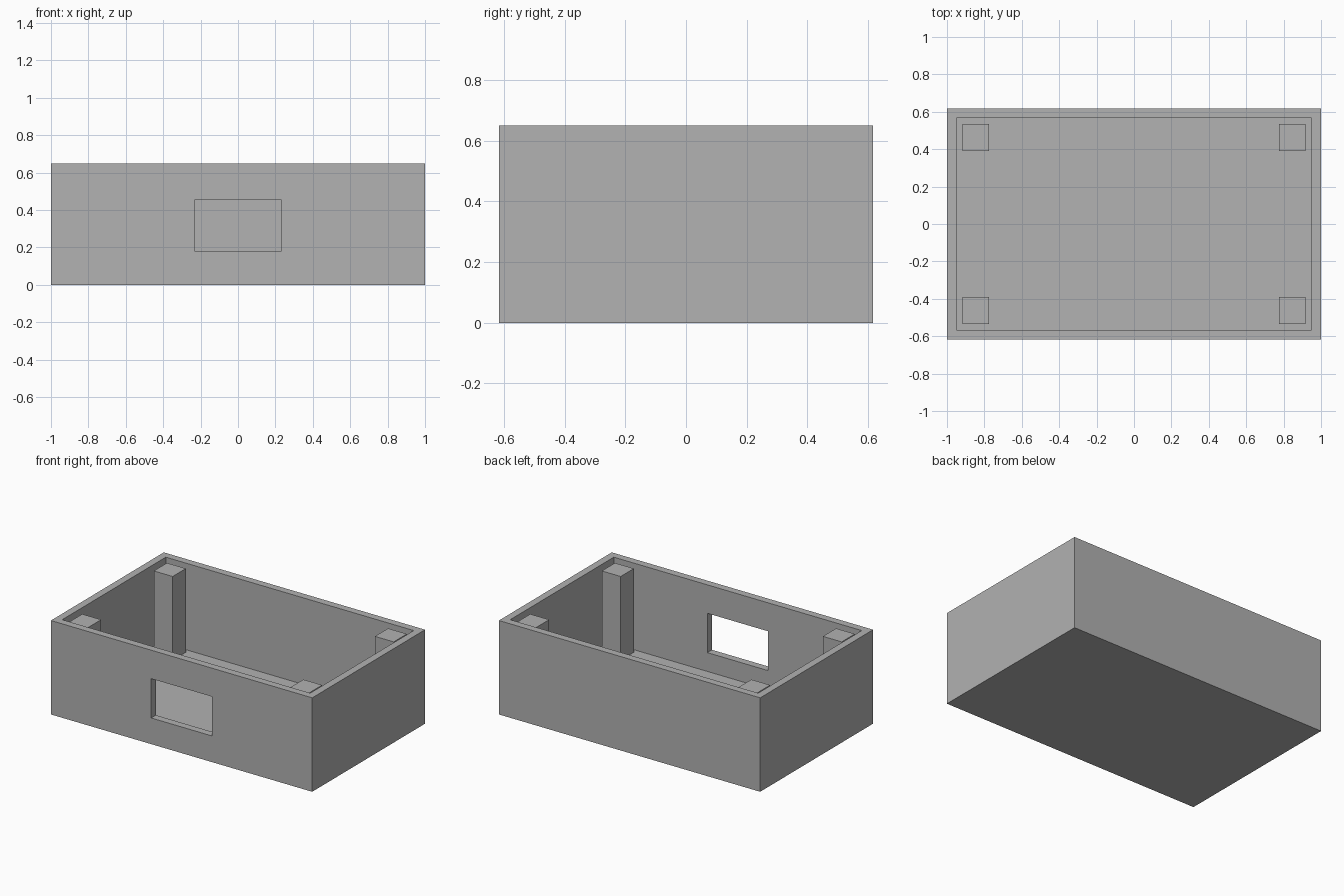
import bpy

WIDTH, DEPTH, HEIGHT = 2.0, 1.234, 0.65
WALL = 0.051
POST_TOP = 0.63

default = bpy.data.objects.get("Cube")
if default:
    bpy.data.objects.remove(default, do_unlink=True)

# Single grey plastic
grey = bpy.data.materials.new("matte grey")
grey.use_nodes = True
colour = (0.445, 0.445, 0.445, 1)
grey.diffuse_color = colour
grey.node_tree.nodes["Principled BSDF"].inputs["Base Color"].default_value = colour


def block(name, low, high):
    """Axis-aligned box between two corners."""
    centre = [(a + b) / 2 for a, b in zip(low, high)]
    bpy.ops.mesh.primitive_cube_add(size=1, location=centre)
    obj = bpy.context.object
    obj.name = name
    obj.scale = [b - a for a, b in zip(low, high)]
    bpy.ops.object.transform_apply(location=False, rotation=False, scale=True)
    obj.data.materials.append(grey)
    return obj


def cut(target, cutter):
    """Subtract the cutter, then discard it."""
    mod = target.modifiers.new("cut", "BOOLEAN")
    mod.operation = "DIFFERENCE"
    mod.solver = "EXACT"
    mod.object = cutter
    bpy.context.view_layer.objects.active = target
    bpy.ops.object.modifier_apply(modifier=mod.name)
    bpy.data.objects.remove(cutter, do_unlink=True)


# Open-topped case with floor and walls
x, y = WIDTH / 2, DEPTH / 2
case = block("case", (-x, -y, 0), (x, y, HEIGHT))
cut(case, block("cavity", (WALL - x, WALL - y, WALL), (x - WALL, y - WALL, HEIGHT + 0.2)))

# Rectangular opening in the front wall
cut(case, block("front_opening", (-0.233, -y - 0.1, 0.181), (0.233, -y + 0.15, 0.453)))

# Four corner posts rising from the floor
for side, sx in (("left", 1), ("right", -1)):
    for end, sy in (("front", -1), ("back", 1)):
        px, py, half = sx * 0.846, sy * 0.463, 0.072
        block(f"{end}_{side}_post",
              (px - half, py - half, WALL), (px + half, py + half, POST_TOP))
